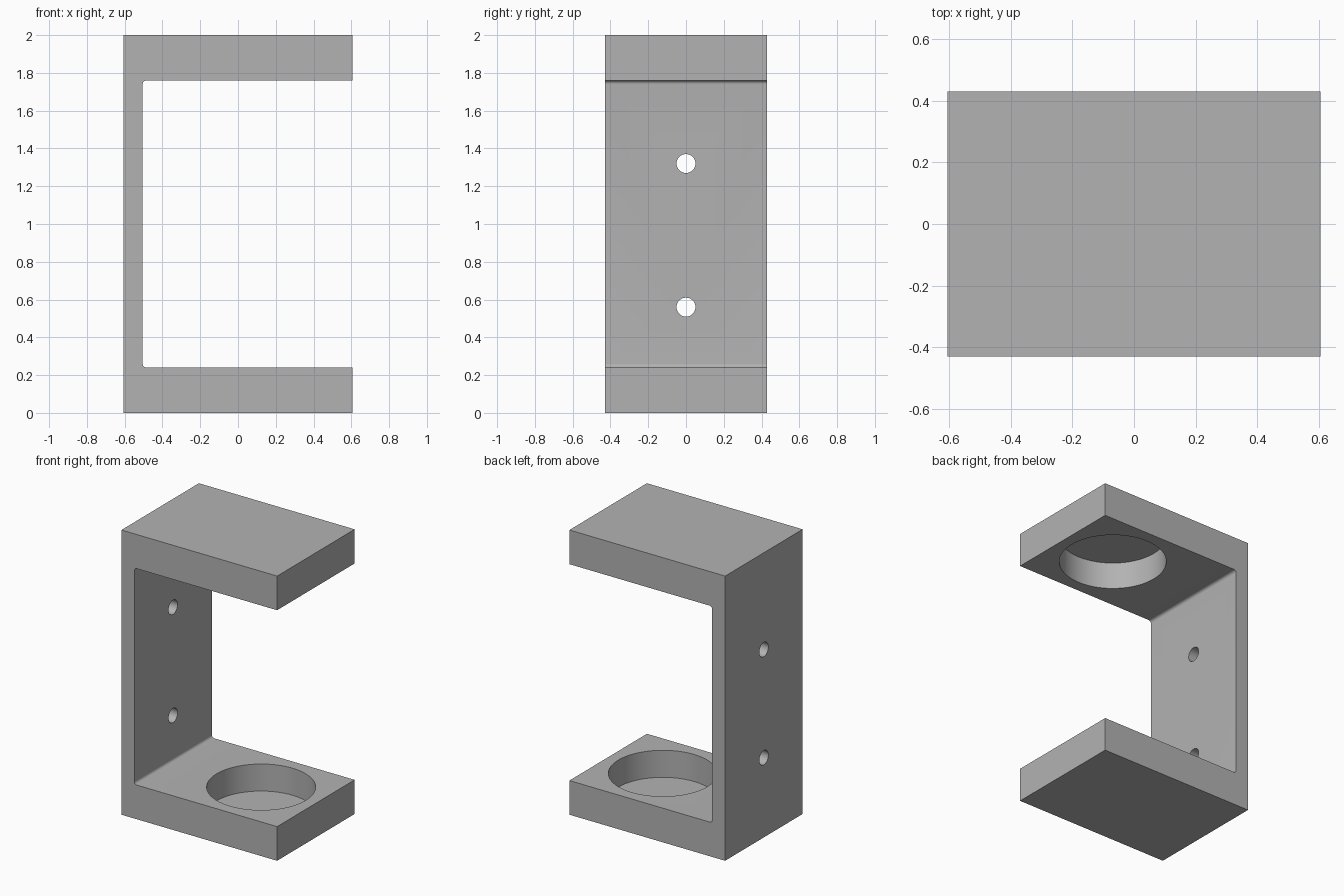
import bpy, bmesh, math
from mathutils import Matrix, Vector

cube = bpy.data.objects.get("Cube")
if cube:
    bpy.data.objects.remove(cube, do_unlink=True)

HALF_X, HALF_Y, HEIGHT = 0.605, 0.43, 2.0
PLATE, WALL, FILLET = 0.24, 0.10, 0.02
POCKET_X, POCKET_R, POCKET_DEPTH = 0.18, 0.347, 0.19

grey = bpy.data.materials.new("plain grey")
grey.use_nodes = True
colour = (0.45, 0.45, 0.45, 1)
grey.diffuse_color = colour
grey.node_tree.nodes["Principled BSDF"].inputs["Base Color"].default_value = colour


def make_object(name, bm):
    bmesh.ops.recalc_face_normals(bm, faces=bm.faces)
    mesh = bpy.data.meshes.new(name)
    bm.to_mesh(mesh)
    bm.free()
    obj = bpy.data.objects.new(name, mesh)
    bpy.context.collection.objects.link(obj)
    mesh.materials.append(grey)
    return obj


def inner_corner(z, start):
    # Rounded inside corner, swept a quarter turn from the start angle
    cx = -HALF_X + WALL + FILLET
    steps = 8
    return [(cx + FILLET * math.cos(start + i * math.pi / 2 / steps),
             z + FILLET * math.sin(start + i * math.pi / 2 / steps))
            for i in range(steps + 1)]


# C-shaped bracket profile, extruded front to back
top = HEIGHT - PLATE
profile = [(HALF_X, PLATE), (HALF_X, 0), (-HALF_X, 0), (-HALF_X, HEIGHT),
           (HALF_X, HEIGHT), (HALF_X, top)]
profile += inner_corner(top - FILLET, math.pi / 2)
profile += inner_corner(PLATE + FILLET, math.pi)
bm = bmesh.new()
face = bm.faces.new([bm.verts.new((x, -HALF_Y, z)) for x, z in profile])
swept = bmesh.ops.extrude_face_region(bm, geom=[face])["geom"]
bmesh.ops.translate(bm, vec=(0, 2 * HALF_Y, 0),
                    verts=[v for v in swept if isinstance(v, bmesh.types.BMVert)])
bracket = make_object("bracket", bm)


def drill(name, radius, depth, location, turn=0):
    bm = bmesh.new()
    place = Matrix.Translation(Vector(location)) @ Matrix.Rotation(turn, 4, "Y")
    bmesh.ops.create_cone(bm, cap_ends=True, segments=96, radius1=radius,
                          radius2=radius, depth=depth, matrix=place)
    cutter = make_object(name, bm)
    cutter.hide_render = True
    cutter.hide_set(True)
    cut = bracket.modifiers.new(name, "BOOLEAN")
    cut.operation = "DIFFERENCE"
    cut.solver = "EXACT"
    cut.object = cutter
    return cutter


# Blind round pockets facing each other, and screw holes through the wall
cutters = [
    drill("lower_pocket_cutter", POCKET_R, 2 * POCKET_DEPTH, (POCKET_X, 0, PLATE)),
    drill("upper_pocket_cutter", POCKET_R, 2 * POCKET_DEPTH, (POCKET_X, 0, top)),
    drill("lower_hole_cutter", 0.05, 0.3, (-HALF_X + WALL / 2, 0, 0.56), math.pi / 2),
    drill("upper_hole_cutter", 0.05, 0.3, (-HALF_X + WALL / 2, 0, 1.32), math.pi / 2),
]

# Apply the cuts, then discard the cutters
bpy.context.view_layer.objects.active = bracket
bracket.select_set(True)
for modifier in list(bracket.modifiers):
    bpy.ops.object.modifier_apply(modifier=modifier.name)
for cutter in cutters:
    bpy.data.objects.remove(cutter, do_unlink=True)
bpy.ops.object.shade_smooth_by_angle(angle=math.radians(30))
